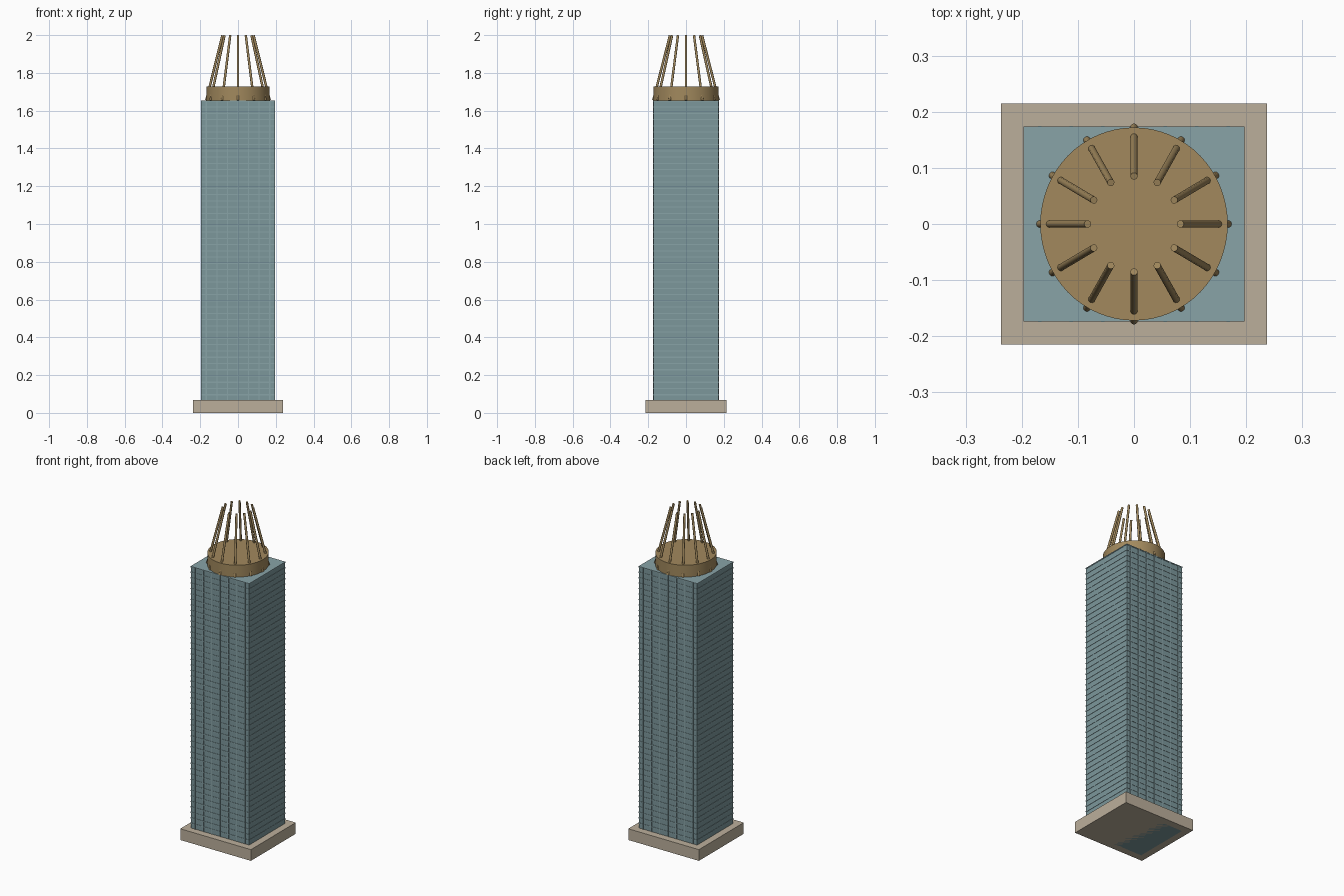
import bpy, math
from mathutils import Vector

if "Cube" in bpy.data.objects:
    bpy.data.objects.remove(bpy.data.objects["Cube"])


def material(name, rgb):
    m = bpy.data.materials.new(name)
    m.diffuse_color = (*rgb, 1)
    m.use_nodes = True
    m.node_tree.nodes["Principled BSDF"].inputs["Base Color"].default_value = m.diffuse_color
    return m


STONE = material("stone", (0.50, 0.43, 0.33))
GLASS = material("blue_glass", (0.20, 0.31, 0.33))
TRIM = material("pale_trim", (0.25, 0.37, 0.39))
BRONZE = material("bronze", (0.36, 0.25, 0.11))
SX, SY = 0.167, 0.172          # crown radii
HX, HY = 0.195, 0.172          # tower half sizes
TOP = 1.655


def finish(name, mat):
    o = bpy.context.object
    o.name = name
    o.data.materials.append(mat)
    return o


def box(name, x, y, z, mat):
    """Box from three (low, high) ranges."""
    lo, hi = zip(x, y, z)
    bpy.ops.mesh.primitive_cube_add(size=1, location=[(a + b) / 2 for a, b in zip(lo, hi)])
    o = bpy.context.object
    o.scale = [b - a for a, b in zip(lo, hi)]
    bpy.ops.object.transform_apply(location=False, rotation=False, scale=True)
    return finish(name, mat)


# Plinth and glass shaft
box("plinth", (-0.237, 0.237), (-0.215, 0.215), (0, 0.068), STONE)
box("tower_shaft", (-HX, HX), (-HY, HY), (0, TOP), GLASS)

# Floor bands, stacked up the shaft
FLOORS = 50
step = TOP / FLOORS
band = box("floor_bands", (-HX - 0.002, HX + 0.002), (-HY - 0.002, HY + 0.002),
           (step - 0.006, step), TRIM)
arr = band.modifiers.new("floors", 'ARRAY')
arr.count = FLOORS
arr.use_relative_offset = False
arr.use_constant_offset = True
arr.constant_offset_displace = (0, 0, step)

# Vertical mullions on the front and back
for i in range(-3, 4):
    x = i * 0.056
    for side, label in ((-1, "front"), (1, "back")):
        y = sorted((side * (HY - 0.004), side * (HY + 0.003)))
        box(f"{label}_mullion_{i + 4}", (x - 0.003, x + 0.003), y, (0.05, TOP), TRIM)

# Round crown drum
bpy.ops.mesh.primitive_cylinder_add(vertices=64, radius=1, depth=0.077,
                                    location=(0, 0, 1.6885))
bpy.context.object.scale = (SX, SY, 1)
bpy.ops.object.transform_apply(location=False, rotation=False, scale=True)
finish("crown_drum", BRONZE)
bpy.ops.object.shade_smooth_by_angle(angle=math.radians(30))

# Twelve spires leaning inwards
for i in range(12):
    a = i * math.tau / 12
    d = Vector((math.cos(a) * SX, math.sin(a) * SY, 0))
    p = d * 1.005 + Vector((0, 0, 1.655))
    q = d * 0.495 + Vector((0, 0, 1.9985))
    v = q - p
    bpy.ops.mesh.primitive_cylinder_add(vertices=10, radius=0.0065, depth=v.length,
                                        location=(p + q) / 2,
                                        rotation=v.to_track_quat('Z', 'Y').to_euler())
    finish(f"crown_spire_{i + 1}", BRONZE)
    bpy.ops.object.shade_smooth_by_angle(angle=math.radians(40))
